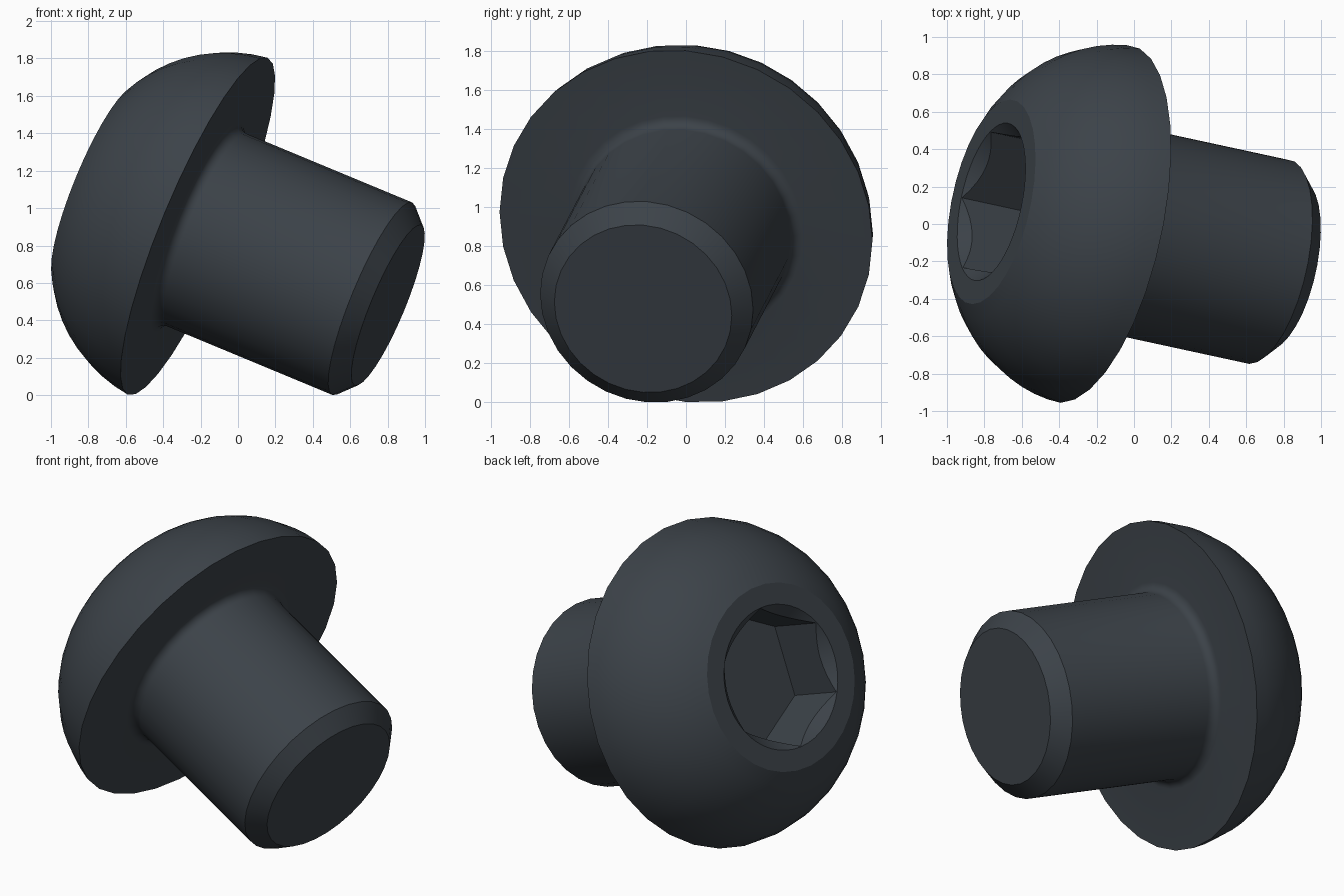
import bpy, bmesh
from math import radians, sin, cos, asin, acos
from mathutils import Vector, Matrix

if "Cube" in bpy.data.objects:
    bpy.data.objects.remove(bpy.data.objects["Cube"], do_unlink=True)

# Main dimensions, measured along the screw axis from the underside of the head
HEAD_R, HEAD_H, TOP_R = 0.975, 0.605, 0.558
SHAFT_R, SHAFT_L = 0.557, 1.123
CHAMFER, FILLET = 0.093, 0.055
SOCKET_R, SOCKET_DEPTH = 0.43, 0.39
DOME_R = 0.78
HEX_TURN = radians(-3)

# One dark steel finish
steel = bpy.data.materials.new("dark_steel")
steel.use_nodes = True
colour = (0.045, 0.055, 0.066, 1)
steel.diffuse_color = colour
bsdf = next(n for n in steel.node_tree.nodes if n.type == 'BSDF_PRINCIPLED')
bsdf.inputs["Base Color"].default_value = colour


def add_object(name, bm):
    bmesh.ops.recalc_face_normals(bm, faces=bm.faces)
    mesh = bpy.data.meshes.new(name)
    bm.to_mesh(mesh)
    bm.free()
    mesh.materials.append(steel)
    obj = bpy.data.objects.new(name, mesh)
    bpy.context.collection.objects.link(obj)
    return obj


def arc(cx, cz, r, a0, a1, steps):
    angles = [a0 + (a1 - a0) * i / steps for i in range(steps + 1)]
    return [(cx + r * cos(a), cz + r * sin(a)) for a in angles]


def lathe(name, profile, steps):
    bm = bmesh.new()
    verts = [bm.verts.new((r, 0, z)) for r, z in profile]
    edges = [bm.edges.new(pair) for pair in zip(verts, verts[1:])]
    bmesh.ops.spin(bm, geom=verts + edges, cent=(0, 0, 0), axis=(0, 0, 1),
                   angle=radians(360), steps=steps, use_merge=True)
    bmesh.ops.remove_doubles(bm, verts=bm.verts, dist=1e-5)
    # flat end caps
    bmesh.ops.holes_fill(bm, edges=[e for e in bm.edges if e.is_boundary], sides=0)
    return add_object(name, bm)


def cone_cutter(name, sides, r_low, r_high, z_low, z_high):
    bm = bmesh.new()
    place = Matrix.Translation((0, 0, (z_low + z_high) / 2)) @ Matrix.Rotation(HEX_TURN, 4, 'Z')
    bmesh.ops.create_cone(bm, cap_ends=True, segments=sides, radius1=r_low,
                          radius2=r_high, depth=z_high - z_low, matrix=place)
    # corner onto the local x axis
    first = max((v.co for v in bm.verts), key=lambda c: c.x)
    spare = HEX_TURN - Vector((1, 0)).angle_signed(first.xy) * -1
    bmesh.ops.rotate(bm, verts=bm.verts, cent=(0, 0, 0), matrix=Matrix.Rotation(spare, 3, 'Z'))
    obj = add_object(name, bm)
    obj.hide_render = True
    return obj


# Dome arc centre, found from its two end points
rim, top = Vector((HEAD_R, 0)), Vector((TOP_R, HEAD_H))
chord = top - rim
reach = (DOME_R ** 2 - (chord.length / 2) ** 2) ** 0.5
centre = (rim + top) / 2 + Vector((-chord.y, chord.x)).normalized() * reach
dome = arc(centre.x, centre.y, DOME_R, asin(-centre.y / DOME_R),
           acos((TOP_R - centre.x) / DOME_R), 9)

# Body: chamfered tip, shaft, fillet, underside, dome
fillet = arc(SHAFT_R + FILLET, -FILLET, FILLET, radians(180), radians(90), 5)
profile = [(SHAFT_R - CHAMFER, -SHAFT_L), (SHAFT_R, -SHAFT_L + CHAMFER)] + fillet + dome
screw = lathe("button_head_screw", profile, 32)

# Hexagonal socket with a conical lead-in
lip = 0.1
cutters = [
    cone_cutter("lead_in_cutter", 48, SOCKET_R - lip, SOCKET_R + lip, HEAD_H - lip, HEAD_H + lip),
    cone_cutter("hex_cutter", 6, SOCKET_R - 0.003, SOCKET_R - 0.003,
                HEAD_H - SOCKET_DEPTH, HEAD_H + lip / 2),
]
bpy.ops.object.select_all(action='DESELECT')
screw.select_set(True)
bpy.context.view_layer.objects.active = screw
for cutter in cutters:
    mod = screw.modifiers.new(cutter.name, 'BOOLEAN')
    mod.operation, mod.solver, mod.object = 'DIFFERENCE', 'EXACT', cutter
    bpy.ops.object.modifier_apply(modifier=mod.name)
    bpy.data.objects.remove(cutter, do_unlink=True)
bpy.ops.object.shade_smooth_by_angle(angle=radians(22))

# Lay the screw so it rests on the head rim and the tip
z_axis = Vector((-0.9056, 0.196, 0.376)).normalized()
y_axis = (Vector((0, 1, 0)) - z_axis * z_axis.y).normalized()
x_axis = y_axis.cross(z_axis)
turn = Matrix((x_axis, y_axis, z_axis)).transposed().to_4x4()
screw.data.transform(Matrix.Translation((-0.215, 0, 0.903)) @ turn)
